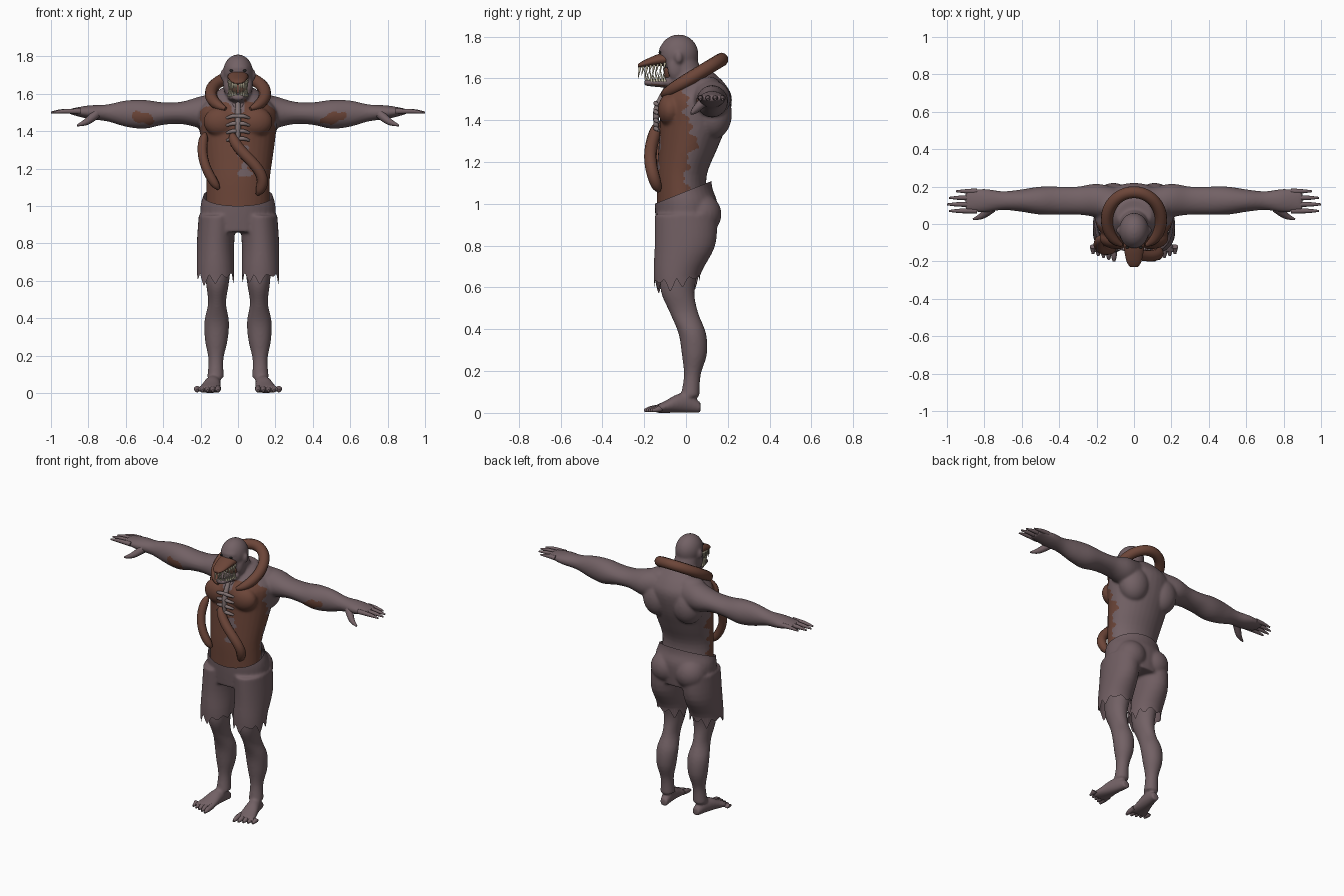
import bpy, bmesh
from math import sin, cos, pi, exp, atan2
from mathutils import Matrix

cube = bpy.data.objects.get("Cube")
if cube:
    bpy.data.objects.remove(cube, do_unlink=True)


def material(name, *rgb):
    mat = bpy.data.materials.new(name)
    mat.use_nodes = True
    mat.diffuse_color = (*rgb, 1)
    mat.node_tree.nodes["Principled BSDF"].inputs["Base Color"].default_value = (*rgb, 1)
    return mat


SKIN = material("grey_skin", .17, .12, .13)
FLESH = material("raw_flesh", .15, .06, .04)
CLOTH = material("worn_cloth", .16, .11, .12)
BONE = material("dull_bone", .22, .17, .17)
TOOTH = material("pale_tooth", .55, .5, .36)
DARK = material("dark_eye", .02, .02, .02)


def smooth_path(points, steps):
    """Catmull-Rom interpolation of tuples of any length."""
    path = []
    last = len(points) - 1
    for i in range(last):
        corners = (points[max(i - 1, 0)], points[i], points[i + 1], points[min(i + 2, last)])
        for step in range(steps):
            t = step / steps
            path.append(tuple(
                b + t / 2 * (c - a + t * (2 * a - 5 * b + 4 * c - d + t * (3 * (b - c) + d - a)))
                for a, b, c, d in zip(*corners)))
    return path + [points[-1]]


def loft(bm, axis, rings, side=1, count=32):
    """Closed skin over ellipses: (position on axis, centre a, centre b, radius a, radius b)."""
    loops = []
    for along, centre_a, centre_b, radius_a, radius_b in smooth_path(rings, 4):
        loop = []
        for i in range(count):
            angle = 2 * pi * i / count
            u = centre_a + radius_a * cos(angle)
            v = centre_b + radius_b * sin(angle)
            x, y, z = {"x": (along, u, v), "y": (u, along, v), "z": (u, v, along)}[axis]
            loop.append(bm.verts.new((x * side, y, z)))
        loops.append(loop)
    for lower, upper in zip(loops, loops[1:]):
        for i in range(count):
            j = (i + 1) % count
            bm.faces.new((lower[i], lower[j], upper[j], upper[i]))
    bm.faces.new(loops[0])
    bm.faces.new(loops[-1])


def blob(bm, centre, radii):
    placement = Matrix.Translation(centre) @ Matrix.Diagonal((*radii, 1))
    bmesh.ops.create_uvsphere(bm, u_segments=24, v_segments=16, radius=1, matrix=placement)


def bake(name, data, materials, voxel=0):
    """Turn a mesh or curve into a plain smooth mesh, fusing overlapping parts if asked."""
    source = bpy.data.objects.new(name + "_source", data)
    bpy.context.scene.collection.objects.link(source)
    if voxel:
        fuse = source.modifiers.new("fuse", "REMESH")
        fuse.mode = "VOXEL"
        fuse.voxel_size = voxel
        soften = source.modifiers.new("soften", "SMOOTH")
        soften.factor = .5
        soften.iterations = 8
    depsgraph = bpy.context.evaluated_depsgraph_get()
    mesh = bpy.data.meshes.new_from_object(source.evaluated_get(depsgraph))
    bpy.data.objects.remove(source, do_unlink=True)
    result = bpy.data.objects.new(name, mesh)
    bpy.context.scene.collection.objects.link(result)
    mesh.materials.clear()
    for mat in materials:
        mesh.materials.append(mat)
    for face in mesh.polygons:
        face.use_smooth = True
        face.material_index = 0
    return result


def finish(name, bm, materials, voxel=0):
    bmesh.ops.recalc_face_normals(bm, faces=bm.faces)
    mesh = bpy.data.meshes.new(name)
    bm.to_mesh(mesh)
    bm.free()
    return bake(name, mesh, materials, voxel)


def tubes(name, paths, mat, sides=(1, -1)):
    """Round tubes along (x, y, z, radius) points, mirrored by default."""
    curve = bpy.data.curves.new(name, "CURVE")
    curve.dimensions = "3D"
    curve.bevel_depth = 1
    curve.bevel_resolution = 3
    curve.use_fill_caps = True
    for side in sides:
        for path in paths:
            samples = smooth_path(path, 4)
            spline = curve.splines.new("POLY")
            spline.points.add(len(samples) - 1)
            for point, (x, y, z, radius) in zip(spline.points, samples):
                point.co = (x * side, y, z, 1)
                point.radius = radius
    bake(name, curve, [mat])


def tentacle(name, radius, place):
    """One blunt-ended tube whose centre line is a function of t from 0 to 1."""
    count = 20
    path = []
    for i in range(count + 1):
        t = i / count
        path.append((*place(t), radius * (1 - .7 * abs(2 * t - 1) ** 8)))
    tubes(name, [path], FLESH, sides=(1,))


# Body: torso, neck, head, arms, legs and feet fused into one skin
bm = bmesh.new()
swells = (0, 0, 0, .4, .8, 1)
torso = [(.9 + .12 * i, 0, -.02 + .07 * s, .17 + .04 * s, .12 + .05 * s) for i, s in enumerate(swells)]
loft(bm, "z", torso + [(1.57, 0, .06, .16, .13), (1.63, 0, .05, .09, .08)])
loft(bm, "z", [(1.5, 0, .03, .1, .1), (1.6, 0, .01, .08, .08), (1.7, 0, -.02, .07, .07)])
blob(bm, (0, -.035, 1.715), (.08, .095, .095))  # cranium
blob(bm, (0, -.085, 1.735), (.06, .045, .03))  # brow
loft(bm, "y", [(-.03, 0, 1.6, .06, .05), (-.1, 0, 1.58, .055, .025), (-.2, 0, 1.58, .03, .015)])

arm_depths = (.1, .09, .075, .075, .075, .06, .05, .063, .055)
arm_heights = (.1, .085, .06, .06, .077, .07, .045, .036, .014)
arm = [(.1 + .1 * i, .125 - .03 * (i == 0), 1.49 + .015 * abs(i / 4 - 1), depth, height)
       for i, (depth, height) in enumerate(zip(arm_depths, arm_heights))]
leg_centres = (.02, .03, .04, .03, -.01, -.04, -.03, -.01, 0)
leg_depths = (.045, .04, .06, .066, .068, .08, .09, .09, .1)
leg = [(.08 + .1 * i, .12 - .002 * i, centre, depth - .02 * (i > 3), depth)
       for i, (centre, depth) in enumerate(zip(leg_centres, leg_depths))]
foot = [(.07 - .055 * i, .117 + .01 * i, height, .025 + .01 * i, height)
        for i, height in enumerate((.025, .045, .045, .03, .017))]
for side in (1, -1):
    loft(bm, "x", arm, side)
    loft(bm, "z", leg, side)
    loft(bm, "y", foot, side)
    blob(bm, (side * .09, -.075, 1.45), (.095, .06, .08))  # chest muscle
    blob(bm, (side * .1, .1, 1.56), (.1, .07, .05))  # neck muscle
    blob(bm, (side * .11, .13, 1.43), (.1, .09, .12))  # shoulder blade
    blob(bm, (side * .055, -.05, 1.65), (.025, .04, .06))  # cheek
    blob(bm, (side * .08, -.035, 1.7), (.016, .02, .03))  # ear
body = finish("body", bm, [SKIN, FLESH], voxel=.0075)

# Raw flesh over the front of the torso and on the forearms
for face in body.data.polygons:
    x, y, z = face.center
    ragged = .014 * sin(60 * z) + .01 * sin(130 * z)
    side_edge = .05 * exp(-((z - 1.3) / .07) ** 2) + ragged
    top_edge = 1.555 + .02 * sin(45 * x) + .01 * sin(90 * x)
    chest = abs(x) < .215 and .98 < z < top_edge and y < side_edge
    bare = abs(x - .035) < .02 + ragged and 1.16 < z < 1.32
    throat = abs(x) < .035 and z > 1.5
    along = (abs(x) - .51) / .065
    across = (z - 1.47) / .03 - along / 2
    forearm = along ** 2 + across ** 2 < 1 + .3 * sin(90 * x) and y < .13
    face.material_index = int((chest and not bare and not throat) or forearm)

# Fingers, thumbs and toes
fingers = []
for i in range(4):
    y = .07 + .035 * i
    tip = 1 - .012 * (i - 1) ** 2
    fingers.append([(.84, y, 1.506, .015), (tip - .06, y, 1.506, .012), (tip, y, 1.5, .005)])
tubes("fingers", fingers, SKIN)
tubes("thumbs", [[(.76, .085, 1.49, .025), (.81, .045, 1.45, .018), (.86, .025, 1.43, .005)]], SKIN)
toes = []
for i in range(5):
    x = .107 + .028 * i
    toes.append([(x, -.12, .025, .017), (x, -.17 + .01 * i, .018, .015), (x, -.2 + .01 * i, .011, .007)])
tubes("toes", toes, SKIN)

# Ragged shorts: fused hips and legs, cut open at waist and hem
bm = bmesh.new()
loft(bm, "z", [(1.18, 0, -.01, .17, .13), (1.08, 0, -.01, .18, .135), (1, 0, 0, .2, .15), (.86, 0, 0, .2, .14)])
for side in (1, -1):
    loft(bm, "z", [(.95, .11, 0, .1, .15), (.8, .12, -.005, .1, .145),
                   (.65, .12, -.045, .1, .11), (.5, .12, -.045, .1, .1)], side)
    blob(bm, (side * .09, .07, .95), (.1, .1, .1))
shorts = finish("ragged_shorts", bm, [CLOTH], voxel=.008)
bm = bmesh.new()
bm.from_mesh(shorts.data)
for point, outward in (((0, -.15, 1), (0, -.4, 1)), ((0, 0, .65), (0, .1, -1))):
    bmesh.ops.bisect_plane(bm, geom=bm.verts[:] + bm.edges[:] + bm.faces[:],
                           plane_co=point, plane_no=outward, clear_outer=True)
for vert in bm.verts:
    if vert.is_boundary and vert.co.z < .8:
        angle = atan2(vert.co.y + .045, abs(vert.co.x) - .12)
        tooth = (angle / pi * 5) % 1
        vert.co.z -= .07 * (1 - abs(2 * tooth - 1)) * (.6 + .4 * sin(3 * angle + 9 * vert.co.x))
bm.to_mesh(shorts.data)
bm.free()

# Upper jaw, mouth lining and eyes
bm = bmesh.new()
loft(bm, "y", [(-.06, 0, 1.69, .055, .03), (-.12, 0, 1.69, .055, .03),
               (-.2, 0, 1.67, .04, .017), (-.23, 0, 1.66, .02, .008)])
blob(bm, (0, -.075, 1.63), (.05, .03, .05))
finish("upper_jaw", bm, [FLESH])
bm = bmesh.new()
for side in (1, -1):
    blob(bm, (side * .036, -.125, 1.724), (.01, .006, .006))
finish("eyes", bm, [DARK])

# Teeth along both jaws, alternately long and short
upper_teeth, lower_teeth = [], []
for i in range(8):
    t = i / 7
    x, y = .05 - .04 * t * t, -.1 - .12 * t
    gum = 1.675 - .02 * t
    length = .045 + .015 * (i % 2)
    upper_teeth.append([(x, y, gum, .007), (x, y - .01, gum - length, .0006)])
    y += .03 * t
    lower_teeth.append([(x, y, 1.585, .007), (x, y - .01, 1.585 + length, .0006)])
tubes("upper_teeth", upper_teeth, TOOTH)
tubes("lower_teeth", lower_teeth, TOOTH)

# Exposed breastbone, ribs and throat cords
tubes("breastbone", [[(0, -.09, 1.56, .012), (0, -.14, 1.45, .017), (0, -.14, 1.33, .008)]], BONE, sides=(1,))
ribs = [1.36 + .04 * i for i in range(4)]
tubes("ribs", [[(0, -.14, z, .011), (.03, -.145, z, .011), (.06, -.13, z - .01, .007)] for z in ribs], BONE)
tubes("throat_cords", [[(.01, -.1, 1.52, .01), (.05, -.05, 1.61, .012)]], SKIN)


# Fleshy tentacles: round the neck, down the belly and at the right side
def neck_loop(t):
    angle = pi * (1.7 * t - .35)
    return .145 * cos(angle), .02 + .15 * sin(angle), 1.6 + .09 * sin(angle)


def belly_line(t):
    return .05 - .08 * cos(4 * t), -.13 - .04 * sin(pi * t), 1.39 - .33 * t


def side_line(t):
    return -.19 * cos(1.4 * t - .4), -.07 - .07 * sin(2 * t), 1.39 - .3 * t


tentacle("neck_tentacle", .033, neck_loop)
tentacle("belly_tentacle", .03, belly_line)
tentacle("side_tentacle", .026, side_line)
